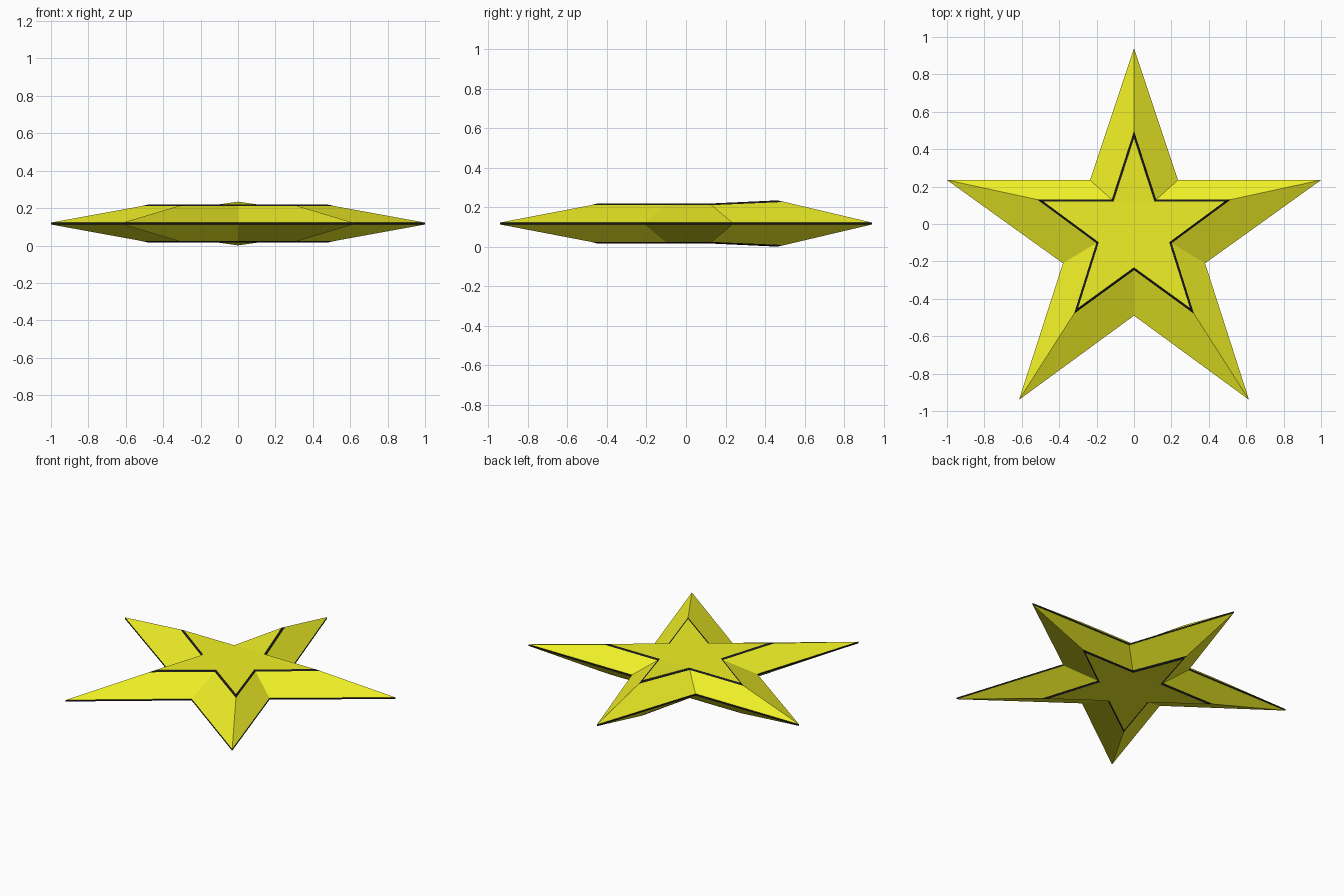
import bpy, bmesh

if "Cube" in bpy.data.objects:
    bpy.data.objects.remove(bpy.data.objects["Cube"])

# Right half of each star outline, top tip down to bottom notch
OUTER = [(0, .94), (.235, .235), (1, .235), (.38, -.21), (.615, -.94), (0, -.49)]
INNER = [(0, .48), (.115, .125), (.50, .125), (.195, -.10), (.31, -.465), (0, -.24)]
MID, CY = .1175, -.04


def mirrored(half):
    return half + [(-x, y) for x, y in half[-2:0:-1]]


def scaled(points, s):
    return [(x * s, CY + (y - CY) * s) for x, y in points]


def material(name, color):
    m = bpy.data.materials.new(name)
    m.diffuse_color = color
    m.use_nodes = True
    m.node_tree.nodes["Principled BSDF"].inputs["Base Color"].default_value = m.diffuse_color
    return m


outer, inner = mirrored(OUTER), mirrored(INNER)
bm = bmesh.new()


def ring(points, height, tip_extra=0.0):
    # the top arm is raised slightly at its inner tip
    return [bm.verts.new((x, y, MID + height + (tip_extra if i == 0 else 0)))
            for i, (x, y) in enumerate(points)]


def bridge(a, b, mat):
    for i in range(10):
        j = (i + 1) % 10
        f = bm.faces.new((a[i], a[j], b[j], b[i]))
        f.material_index = mat


def cap(r):
    # central pentagon with five pointed arms
    bm.faces.new([r[i] for i in range(1, 10, 2)])
    for i in range(0, 10, 2):
        bm.faces.new((r[i - 1], r[i], r[i + 1]))


# Sloped arms, dark outline strip and flat star on both sides
rims = []
for side in (1, -1):
    rim = ring(outer, side * .005)
    strip_low = ring(scaled(inner, 1.035), side * .093, side * .016)
    strip_high = ring(scaled(inner, .965), side * .101, side * .016)
    bridge(rim, strip_low, 0)
    bridge(strip_low, strip_high, 1)
    cap(strip_high)
    rims.append(rim)

# Dark band round the outer edge
bridge(rims[0], rims[1], 1)

bmesh.ops.recalc_face_normals(bm, faces=bm.faces)
mesh = bpy.data.meshes.new("star")
bm.to_mesh(mesh)
bm.free()
mesh.materials.append(material("yellow", (.88, .88, .02, 1)))
mesh.materials.append(material("black", (.01, .01, .01, 1)))
star = bpy.data.objects.new("star", mesh)
bpy.context.collection.objects.link(star)
